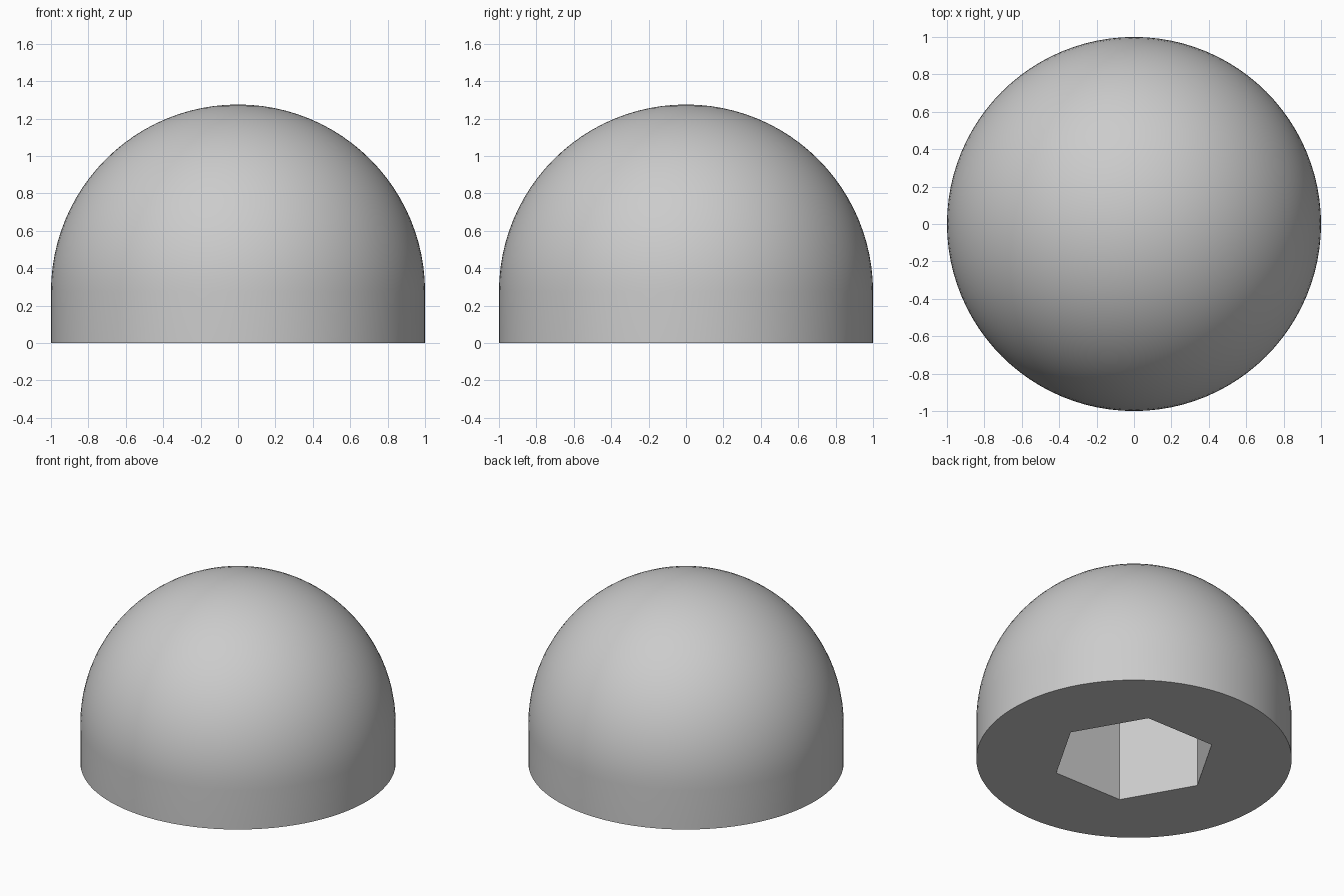
import bpy
import bmesh
import math
from mathutils import Matrix

if "Cube" in bpy.data.objects:
    bpy.data.objects.remove(bpy.data.objects["Cube"], do_unlink=True)

RADIUS = 1.0
BAND_HEIGHT = 0.275
SEGMENTS = 96
RINGS = 24
POCKET_RADIUS = 0.524
POCKET_DEPTH = 0.7

grey = bpy.data.materials.new("plain grey")
grey.use_nodes = True
colour = (0.6, 0.6, 0.6, 1)
grey.diffuse_color = colour
grey.node_tree.nodes["Principled BSDF"].inputs["Base Color"].default_value = colour


def add_object(name, bm):
    bmesh.ops.recalc_face_normals(bm, faces=bm.faces)
    mesh = bpy.data.meshes.new(name)
    bm.to_mesh(mesh)
    bm.free()
    mesh.materials.append(grey)
    obj = bpy.data.objects.new(name, mesh)
    bpy.context.collection.objects.link(obj)
    return obj


# Domed cap: straight band and hemisphere turned from one profile
profile = [(0, 0), (RADIUS, 0)]
for i in range(RINGS + 1):
    a = math.pi / 2 * i / RINGS
    profile.append((RADIUS * math.cos(a), BAND_HEIGHT + RADIUS * math.sin(a)))
bm = bmesh.new()
verts = [bm.verts.new((r, 0, z)) for r, z in profile]
edges = [bm.edges.new(pair) for pair in zip(verts, verts[1:])]
bmesh.ops.spin(bm, geom=verts + edges, cent=(0, 0, 0), axis=(0, 0, 1),
               angle=2 * math.pi, steps=SEGMENTS)
bmesh.ops.remove_doubles(bm, verts=bm.verts, dist=0.0001)
cap = add_object("domed_cap", bm)

# Hexagonal pocket cut up into the underside
bm = bmesh.new()
bmesh.ops.create_cone(bm, cap_ends=True, segments=6, radius1=POCKET_RADIUS,
                      radius2=POCKET_RADIUS, depth=2 * POCKET_DEPTH,
                      matrix=Matrix.Rotation(math.pi / 6, 4, "Z"))
# Turn so that two corners lie on the x axis
corner = max(bm.verts, key=lambda v: v.co.x)
turn = -math.atan2(corner.co.y, corner.co.x)
bmesh.ops.rotate(bm, verts=bm.verts, matrix=Matrix.Rotation(turn, 3, "Z"))
cutter = add_object("hex_pocket_cutter", bm)
cutter.hide_render = True

cut = cap.modifiers.new("hex pocket", "BOOLEAN")
cut.operation = "DIFFERENCE"
cut.solver = "EXACT"
cut.object = cutter

# Apply the cut, then smooth the dome and keep the rims sharp
bpy.ops.object.select_all(action="DESELECT")
cap.select_set(True)
bpy.context.view_layer.objects.active = cap
bpy.ops.object.modifier_apply(modifier=cut.name)
bpy.data.objects.remove(cutter, do_unlink=True)
bpy.ops.object.shade_smooth_by_angle(angle=math.radians(30))
